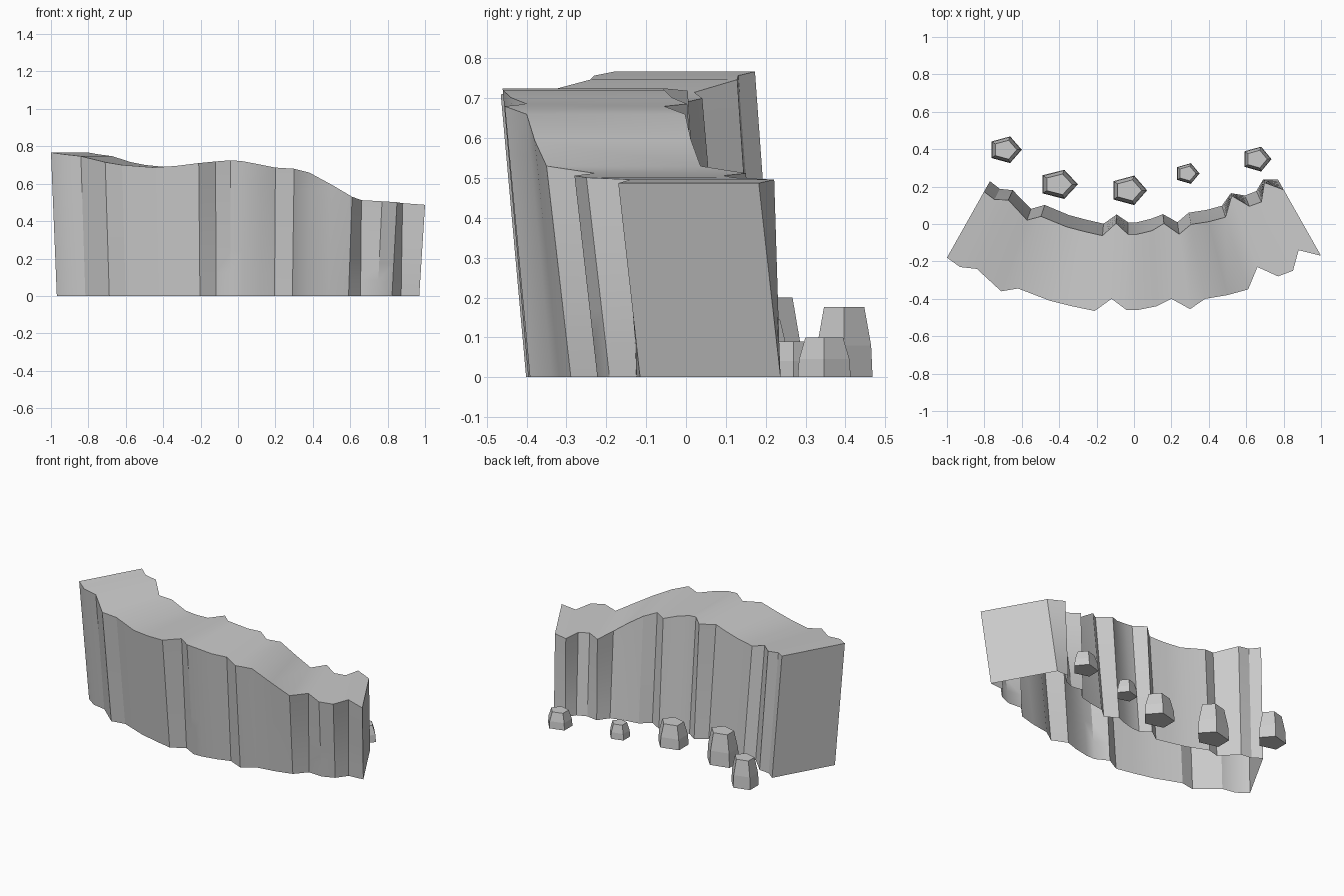
import bpy, bmesh
from math import cos, sin, pi, hypot

if "Cube" in bpy.data.objects:
    bpy.data.objects.remove(bpy.data.objects["Cube"])

# Cliff front rim: (x, y, height). The wall bends around a centre behind it.
RIM = [(-1, -.18, .767), (-.93, -.23, .757), (-.84, -.24, .747), (-.71, -.36, .715),
       (-.62, -.345, .70), (-.45, -.41, .687), (-.33, -.44, .695), (-.21, -.465, .71),
       (-.12, -.40, .719), (-.04, -.46, .725), (.02, -.46, .721), (.12, -.44, .702),
       (.20, -.40, .686), (.30, -.455, .68), (.38, -.40, .66), (.50, -.38, .595),
       (.61, -.35, .53), (.66, -.23, .512), (.77, -.28, .506), (.85, -.25, .501),
       (.88, -.14, .496), (1, -.17, .487)]
CY, R0 = 1.6, 2.035      # bend centre and mean front radius
THICK, LEAN = .405, .064  # wall thickness, overhang at the top
LEVELS = 6


def new_object(name, bm):
    me = bpy.data.meshes.new(name)
    bm.to_mesh(me)
    bm.free()
    ob = bpy.data.objects.new(name, me)
    bpy.context.collection.objects.link(ob)
    return ob


def wall_point(col, t, inset):
    """Point on a column at height fraction t; grooves fade towards the ground."""
    x, y, z = col
    r = hypot(x, CY - y)
    groove = min(r - R0, 0)
    radius = r - (1 - t) * (LEAN + .55 * groove) - inset
    return (x / r * radius, CY - (CY - y) / r * radius, z * t)


# Cliff wall: front, top and back as one strip grid, ends capped, open underneath
bm = bmesh.new()
columns = []
for col in RIM:
    pts = [wall_point(col, i / LEVELS, 0) for i in range(LEVELS + 1)]
    pts += [wall_point(col, i / LEVELS, THICK) for i in range(LEVELS, -1, -1)]
    columns.append([bm.verts.new(p) for p in pts])
for a, b in zip(columns, columns[1:]):
    for i in range(len(a) - 1):
        bm.faces.new((a[i], b[i], b[i + 1], a[i + 1]))
bm.faces.new(columns[0])
bm.faces.new(columns[-1][::-1])
cliff = new_object("cliff_wall", bm)
bpy.context.view_layer.objects.active = cliff
cliff.select_set(True)
bpy.ops.object.shade_smooth_by_angle(angle=pi / 6)


# Loose rocks: tapered five-sided boulders (x, y, x radius, y radius, height)
def rock(name, x, y, rx, ry, h):
    bm = bmesh.new()
    rings = []
    for s, z in ((1, 0), (.95, .45 * h), (.71, h)):
        rings.append([bm.verts.new((x + rx * s * cos(2 * pi * k / 5),
                                    y + ry * s * sin(2 * pi * k / 5), z)) for k in range(5)])
    for a, b in zip(rings, rings[1:]):
        for k in range(5):
            n = (k + 1) % 5
            bm.faces.new((a[k], a[n], b[n], b[k]))
    bm.faces.new(rings[0][::-1])
    bm.faces.new(rings[-1])
    new_object(name, bm)


for i, r in enumerate([(-.69, .397, .09, .075, .176), (-.405, .212, .105, .082, .2),
                       (-.03, .18, .10, .083, .145), (.284, .27, .066, .058, .09),
                       (.655, .347, .08, .07, .1)]):
    rock(f"rock_{i + 1}", *r)
